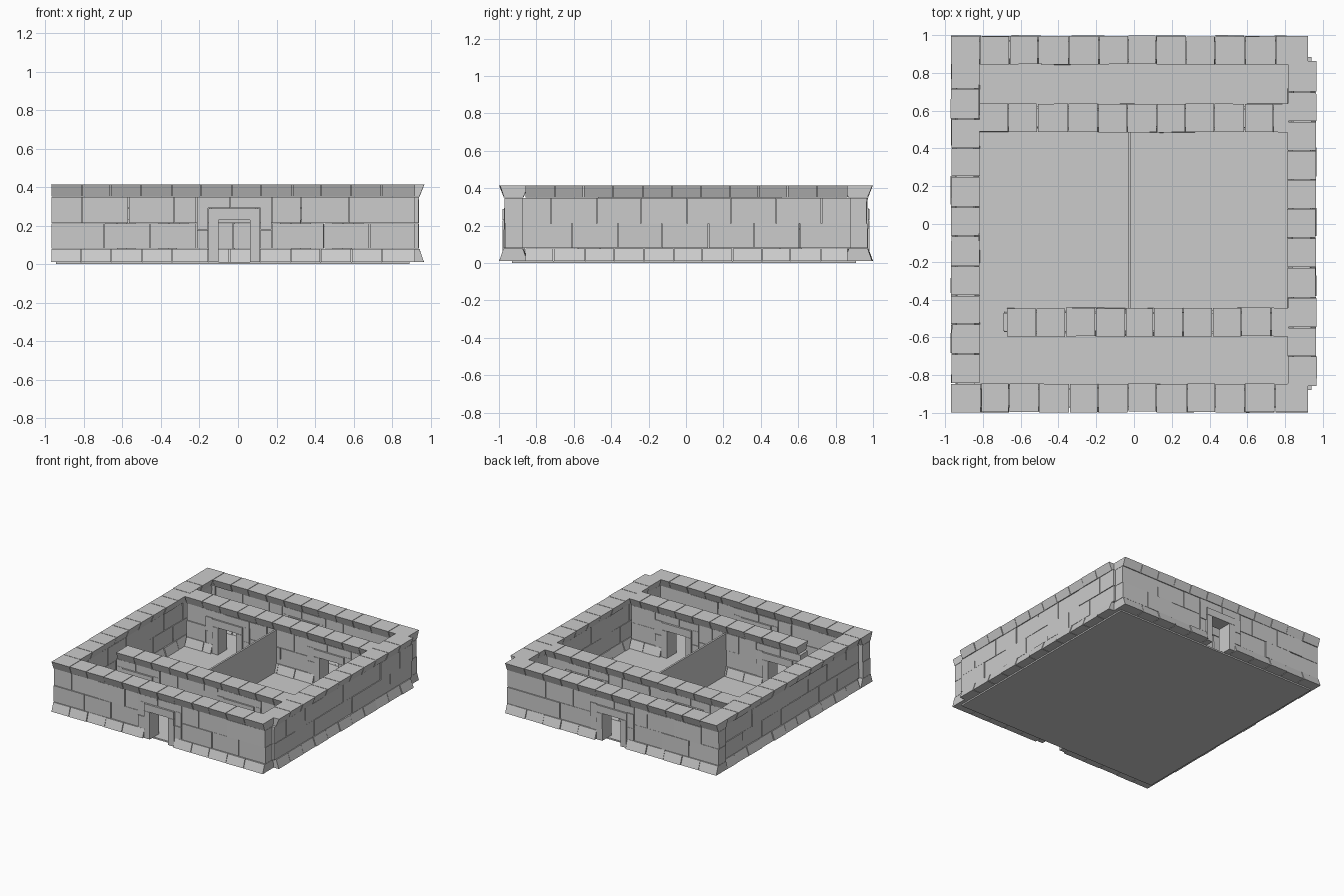
import bpy, bmesh, random

if "Cube" in bpy.data.objects:
    bpy.data.objects.remove(bpy.data.objects["Cube"])

random.seed(4)
GAP = 0.002
COURSES = [  # z0, z1, half width at bottom, at top, block length
    (0.01, 0.08, 0.075, 0.051, 0.158),   # flared base
    (0.08, 0.212, 0.047, 0.047, 0.242),
    (0.212, 0.35, 0.047, 0.047, 0.242),
    (0.35, 0.415, 0.051, 0.075, 0.156),  # flared coping
]


def block(bm, axis, c, a0, a1, z0, z1, w0, w1, jit=0.003):
    """One stone: runs a0..a1 along the axis, centred on c across it."""
    a0, a1 = a0 + GAP, a1 - GAP
    off = random.uniform(-jit, jit)
    verts = []
    for z, w in ((z0 + GAP / 2, w0), (z1 - GAP / 2, w1)):
        for a, s in ((a0, -1), (a1, -1), (a1, 1), (a0, 1)):
            across = c + off + s * w + random.uniform(-jit, jit) * 0.5
            p = (a, across, z) if axis == 'x' else (across, a, z)
            verts.append(bm.verts.new(p))
    for f in ((3, 2, 1, 0), (4, 5, 6, 7), (0, 1, 5, 4),
              (1, 2, 6, 5), (2, 3, 7, 6), (3, 0, 4, 7)):
        bm.faces.new([verts[i] for i in f])


def finish(bm, name):
    bmesh.ops.recalc_face_normals(bm, faces=bm.faces)
    me = bpy.data.meshes.new(name)
    bm.to_mesh(me)
    bm.free()
    bpy.context.collection.objects.link(bpy.data.objects.new(name, me))


def spans(lo, hi, length, shift):
    """Split lo..hi into stones, merging slivers into their neighbours."""
    cuts, a = [lo], lo + length * shift
    while a < hi - length * 0.45:
        cuts.append(a + random.uniform(-0.006, 0.006))
        a += length
    cuts.append(hi)
    return list(zip(cuts, cuts[1:]))


def doorway(name, c, x):
    bm = bmesh.new()
    for s in (-1, 1):
        # jamb, then quoins beside it
        j = sorted((x + s * 0.08, x + s * 0.135))
        block(bm, 'x', c, *j, 0.01, 0.23, 0.06, 0.06, 0.001)
        q = sorted((x + s * 0.135, x + s * 0.195))
        for z0, z1 in ((0.08, 0.18), (0.18, 0.295)):
            block(bm, 'x', c, *q, z0, z1, 0.053, 0.053, 0.002)
        t = sorted((x - 0.02, x + s * 0.195))
        block(bm, 'x', c, *t, 0.29, 0.35, 0.05, 0.05, 0.002)
    # lintel
    block(bm, 'x', c, x - 0.135, x + 0.135, 0.23, 0.29, 0.06, 0.06, 0.001)
    finish(bm, name)


def wall(name, axis, c, lo, hi, doors=(), low_inset=0.0):
    bm = bmesh.new()
    for i, (z0, z1, w0, w1, length) in enumerate(COURSES):
        a, b = lo, hi
        if i in (1, 2):
            a, b = lo - low_inset, hi + low_inset
        edges = [a]
        if i < 3:
            half = 0.135 if i == 0 else 0.195
            for d in doors:
                edges += [d - half, d + half]
        edges.append(b)
        shift = (1.0, 1.12, 0.65, 1.0)[i]
        for p, q in zip(edges[::2], edges[1::2]):
            for s, e in spans(p, q, length, shift):
                block(bm, axis, c, s, e, z0, z1, w0, w1)
    finish(bm, name)
    for k, d in enumerate(doors):
        doorway(f"{name}_doorway_{k + 1}", c, d)


def slab(name, x0, x1, y0, y1, z0, z1):
    bm = bmesh.new()
    bmesh.ops.create_cube(bm, size=1)
    for v in bm.verts:
        v.co = (x1 if v.co.x > 0 else x0, y1 if v.co.y > 0 else y0,
                z1 if v.co.z > 0 else z0)
    finish(bm, name)


# Outer walls
wall("front_wall", 'x', -0.921, -0.97, 0.922, doors=[-0.02])
wall("back_wall", 'x', 0.921, -0.97, 0.922, doors=[-0.02])
wall("left_wall", 'y', -0.893, -0.845, 0.855, low_inset=0.02)
wall("right_wall", 'y', 0.889, -0.86, 0.865, low_inset=0.02)

# Inner walls, each with two doorways
wall("inner_front_wall", 'x', -0.519, -0.675, 0.82, doors=[-0.495, 0.41])
wall("inner_back_wall", 'x', 0.561, -0.82, 0.82, doors=[-0.45, 0.46])

# Thin partition between the two rooms
slab("room_partition", -0.03, -0.015, -0.47, 0.51, 0.005, 0.35)

# Floor
slab("floor", -0.945, 0.89, -0.93, 0.91, 0.0, 0.012)
